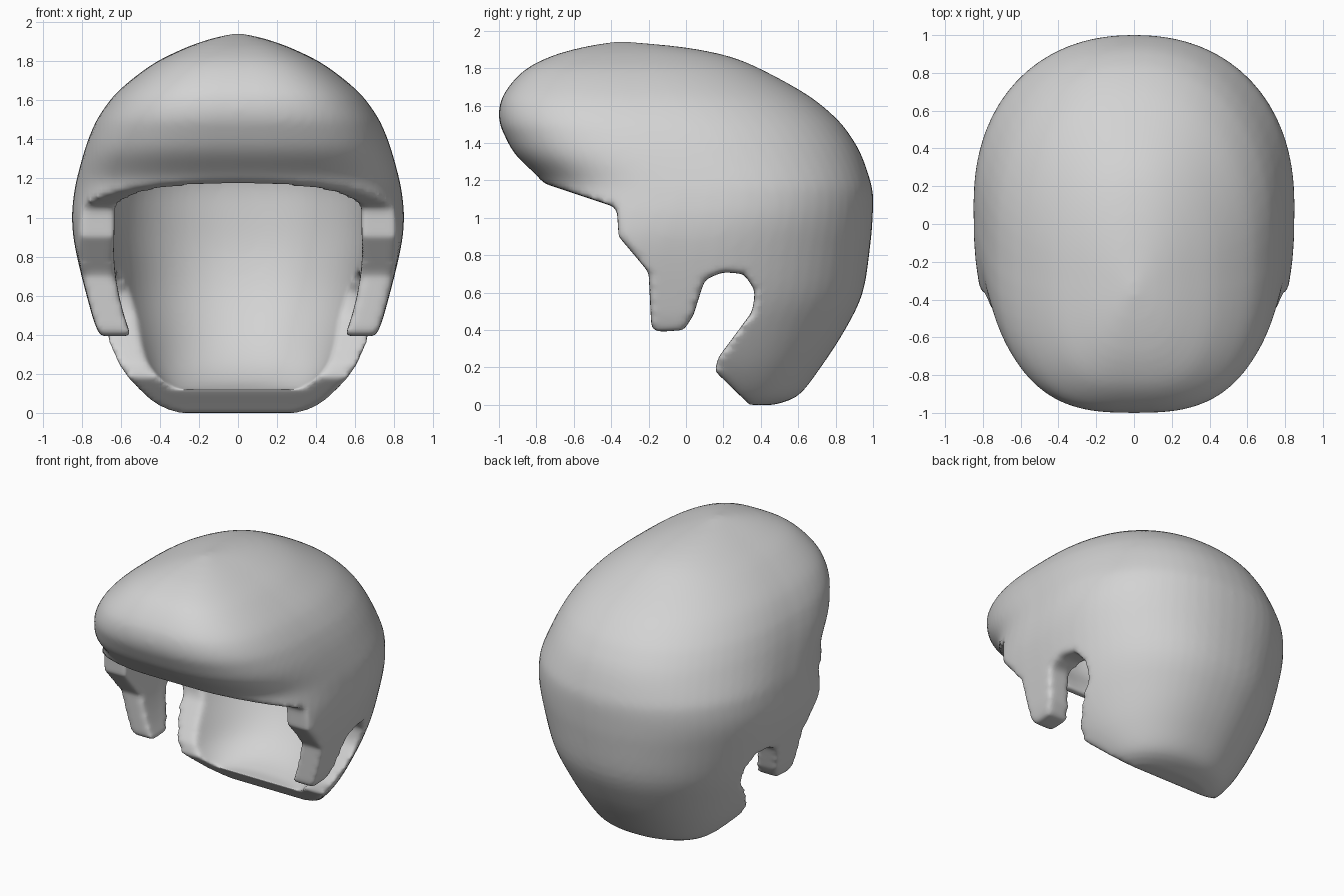
import bpy, bmesh, math

if "Cube" in bpy.data.objects:
    bpy.data.objects.remove(bpy.data.objects["Cube"], do_unlink=True)

SIDES = 64          # points around each ring
STEPS = 4           # interpolated rings between two key rings
FRONT_POWER = 2.9   # squarer superellipse towards the forehead
BACK_POWER = 2.2    # rounder towards the back of the head


def add_object(name, bm):
    bmesh.ops.recalc_face_normals(bm, faces=bm.faces)
    mesh = bpy.data.meshes.new(name)
    bm.to_mesh(mesh)
    bm.free()
    ob = bpy.data.objects.new(name, mesh)
    bpy.context.collection.objects.link(ob)
    return ob


def smooth_keys(keys):
    """Catmull-Rom interpolation through the key rings."""
    out = []
    for i in range(len(keys) - 1):
        p0, p1, p2 = keys[max(i - 1, 0)], keys[i], keys[i + 1]
        p3 = keys[min(i + 2, len(keys) - 1)]
        for s in range(STEPS):
            t = s / STEPS
            out.append([0.5 * (2 * b + (c - a) * t + (2 * a - 5 * b + 4 * c - d) * t * t
                               + (3 * b - a - 3 * c + d) * t ** 3)
                        for a, b, c, d in zip(p0, p1, p2, p3)])
    return out + [keys[-1]]


def loft(name, keys):
    """Closed form from horizontal rings: (z, front y, back y, half width)."""
    bm = bmesh.new()
    rings = []
    for z, front, back, width in smooth_keys(keys):
        mid, half = (front + back) / 2, (back - front) / 2
        ring = []
        for i in range(SIDES):
            a = 2 * math.pi * i / SIDES
            c, s = math.cos(a), math.sin(a)
            power = FRONT_POWER if s < 0 else BACK_POWER
            x = math.copysign(abs(c) ** (2 / power), c) * width
            y = math.copysign(abs(s) ** (2 / power), s) * half + mid
            ring.append(bm.verts.new((x, y, z)))
        rings.append(ring)
    for low, high in zip(rings, rings[1:]):
        for i in range(SIDES):
            j = (i + 1) % SIDES
            bm.faces.new((low[i], low[j], high[j], high[i]))
    bm.faces.new(rings[0])
    bm.faces.new(rings[-1])
    return add_object(name, bm)


def extrude_profile(name, points, half_width):
    """Side outline (y, z) extruded across x."""
    bm = bmesh.new()
    face = bm.faces.new([bm.verts.new((-half_width, y, z)) for y, z in points])
    new = bmesh.ops.extrude_face_region(bm, geom=[face])["geom"]
    bmesh.ops.translate(bm, vec=(2 * half_width, 0, 0),
                        verts=[v for v in new if isinstance(v, bmesh.types.BMVert)])
    return add_object(name, bm)


# Outer volume: rounded crown overhanging the forehead, tapering to the nape
hair = loft("hair_shell", [
    (0.00, 0.14, 0.47, 0.32), (0.05, -0.10, 0.60, 0.43), (0.20, -0.50, 0.72, 0.58),
    (0.40, -0.90, 0.85, 0.71), (0.60, -0.90, 0.945, 0.775), (0.85, -0.88, 0.985, 0.835),
    (1.00, -0.80, 0.998, 0.85), (1.12, -0.76, 1.00, 0.84), (1.20, -0.775, 0.985, 0.825),
    (1.33, -0.905, 0.94, 0.79), (1.43, -0.965, 0.885, 0.755), (1.53, -1.00, 0.805, 0.705),
    (1.65, -0.98, 0.66, 0.61), (1.78, -0.875, 0.43, 0.445), (1.86, -0.73, 0.24, 0.29),
    (1.91, -0.56, 0.0, 0.155), (1.94, -0.39, -0.30, 0.03)])

# Hollow for the head, running parallel to the outer surface
cavity = loft("head_cavity", [
    (0.12, 0.10, 0.31, 0.30), (0.16, -0.20, 0.44, 0.38), (0.25, -0.45, 0.57, 0.465),
    (0.40, -0.80, 0.69, 0.55), (0.60, -0.83, 0.79, 0.61), (0.80, -0.82, 0.84, 0.64),
    (1.00, -0.75, 0.85, 0.66), (1.20, -0.70, 0.835, 0.655), (1.40, -0.79, 0.74, 0.60),
    (1.60, -0.79, 0.50, 0.45), (1.72, -0.64, 0.23, 0.27), (1.79, -0.40, -0.20, 0.08)])

# Side outline: fringe, sideburn, ear notch and nape edge
outline = extrude_profile("side_outline", [
    (-1.2, 1.42), (-0.93, 1.32), (-0.75, 1.18), (-0.37, 1.055), (-0.36, 0.90),
    (-0.20, 0.71), (-0.185, 0.41), (-0.15, 0.39), (-0.01, 0.40), (0.04, 0.48),
    (0.10, 0.67), (0.20, 0.71), (0.31, 0.70), (0.37, 0.61), (0.355, 0.50),
    (0.17, 0.25), (0.155, 0.18), (0.33, 0.01), (0.40, -0.2), (1.3, -0.2),
    (1.3, 2.2), (-1.2, 2.2)], 1.2)

# Trim and hollow the volume, then round the edges
for helper, operation in ((outline, 'INTERSECT'), (cavity, 'DIFFERENCE')):
    helper.hide_render = True
    mod = hair.modifiers.new(helper.name, 'BOOLEAN')
    mod.operation = operation
    mod.solver = 'EXACT'
    mod.object = helper
remesh = hair.modifiers.new("even_mesh", 'REMESH')
remesh.mode = 'VOXEL'
remesh.voxel_size = 0.02
remesh.use_smooth_shade = True
soften = hair.modifiers.new("soften", 'SMOOTH')
soften.factor = 0.5
soften.iterations = 8

# Bake the modifiers and drop the helpers
bpy.context.view_layer.update()
graph = bpy.context.evaluated_depsgraph_get()
baked = bpy.data.meshes.new_from_object(hair.evaluated_get(graph))
hair.modifiers.clear()
hair.data = baked
for helper in (outline, cavity):
    bpy.data.objects.remove(helper, do_unlink=True)

# Stand on the ground
base = min(v.co.z for v in baked.vertices)
for v in baked.vertices:
    v.co.z -= base
for p in baked.polygons:
    p.use_smooth = True

# Single plain grey
grey = bpy.data.materials.new("light_grey")
grey.use_nodes = True
colour = (0.65, 0.65, 0.65, 1)
grey.diffuse_color = colour
bsdf = next(n for n in grey.node_tree.nodes if n.type == 'BSDF_PRINCIPLED')
bsdf.inputs["Base Color"].default_value = colour
baked.materials.clear()
baked.materials.append(grey)
